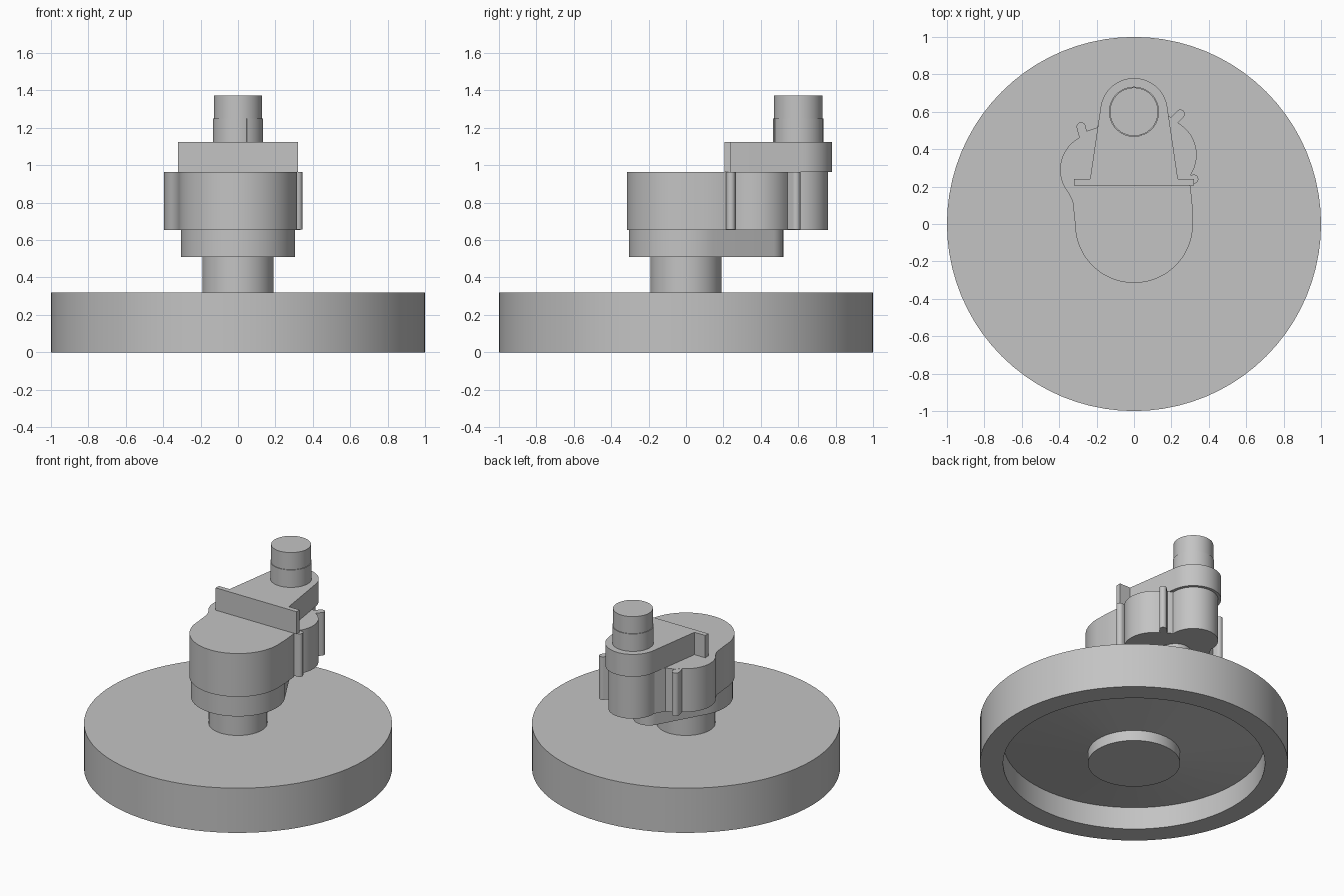
import bpy, bmesh, math
from mathutils import Vector

if "Cube" in bpy.data.objects:
    bpy.data.objects.remove(bpy.data.objects["Cube"], do_unlink=True)

GREY = (0.55, 0.55, 0.55, 1)
metal = bpy.data.materials.new("plain_grey")
metal.use_nodes = True
metal.diffuse_color = GREY
metal.node_tree.nodes["Principled BSDF"].inputs["Base Color"].default_value = GREY


def finish(name, bm):
    bmesh.ops.remove_doubles(bm, verts=bm.verts, dist=0.0001)
    bmesh.ops.recalc_face_normals(bm, faces=bm.faces)
    mesh = bpy.data.meshes.new(name)
    bm.to_mesh(mesh)
    bm.free()
    mesh.materials.append(metal)
    obj = bpy.data.objects.new(name, mesh)
    bpy.context.collection.objects.link(obj)
    bpy.ops.object.select_all(action='DESELECT')
    obj.select_set(True)
    bpy.context.view_layer.objects.active = obj
    bpy.ops.object.shade_smooth_by_angle(angle=math.radians(30))
    return obj


def arc(cx, cy, r, start, end, steps=24):
    angles = [math.radians(start + (end - start) * i / steps) for i in range(steps + 1)]
    return [(cx + r * math.cos(a), cy + r * math.sin(a)) for a in angles]


def prism(name, outline, z0, z1):
    bm = bmesh.new()
    base = bm.faces.new([bm.verts.new((x, y, z0)) for x, y in outline])
    top = bmesh.ops.extrude_face_region(bm, geom=[base], use_keep_orig=True)["geom"]
    bmesh.ops.translate(bm, vec=(0, 0, z1 - z0),
                        verts=[v for v in top if isinstance(v, bmesh.types.BMVert)])
    return finish(name, bm)


def lathe(name, profile, y=0):
    bm = bmesh.new()
    verts = [bm.verts.new((r, 0, z)) for r, z in profile]
    edges = [bm.edges.new(pair) for pair in zip(verts, verts[1:])]
    bmesh.ops.spin(bm, geom=verts + edges, cent=(0, 0, 0), axis=(0, 0, 1),
                   angle=math.tau, steps=80)
    bmesh.ops.translate(bm, vec=(0, y, 0), verts=bm.verts)
    return finish(name, bm)


def rounded_bar(name, start, tip, r, z0, z1):
    d = Vector(tip) - Vector(start)
    a = math.degrees(math.atan2(d.y, d.x))
    prism(name, arc(*start, r, a + 90, a + 270, 10) + arc(*tip, r, a - 90, a + 90, 10), z0, z1)


# Wheel with a conical recess and hub underneath
lathe("wheel", [(0, 0), (.3, 0), (.3, .075), (.85, .16), (.85, 0), (1, 0), (1, .32), (0, .32)])
lathe("neck", [(0, .3), (.19, .3), (.19, .52), (0, .52)])

# Tapered plate: a large front circle tangent to a small back one
tilt = math.degrees(math.asin((.305 - .1) / .42))
prism("lower_plate", arc(0, 0, .305, 180 - tilt, 360 + tilt, 48)
      + arc(0, .42, .1, tilt, 180 - tilt), .51, .655)

# Housing with a round front, two side bulges and a round back
outline = arc(0, 0, .315, 180, 360, 40) + [(.312, .1), (.302, .2)]
outline += arc(.14, .37, .195, -42, 55) + [(.19, .575)]
outline += arc(0, .6, .16, -5, 185, 32) + [(-.2, .515), (-.26, .495)]
outline += arc(-.2, .29, .195, 115, 220) + [(-.328, .12)]
prism("housing", outline, .655, .965)

# Small ribs on the sides of the housing
for name, start, tip in [("left_rib", (-.265, .45), (-.283, .52)),
                         ("back_rib", (.19, .53), (.248, .588)),
                         ("side_rib", (.28, .235), (.32, .24))]:
    rounded_bar(name, start, tip, .024, .656, .964)

# Bracket: cross plate and tapered arm in one piece
arm = [(-.32, .205), (.32, .205), (.32, .24), (.235, .24)]
arm += arc(0, .6, .18, 8, 172, 32) + [(-.235, .24), (-.32, .24)]
prism("bracket", arm, .965, 1.125)

# Pin with a thin split sleeve
lathe("pin", [(0, 1.11), (.129, 1.11), (.129, 1.372), (0, 1.372)], .6)
prism("sleeve", arc(0, .6, .134, -69, 289, 72) + arc(0, .6, .12, 289, -69, 72), 1.125, 1.25)
